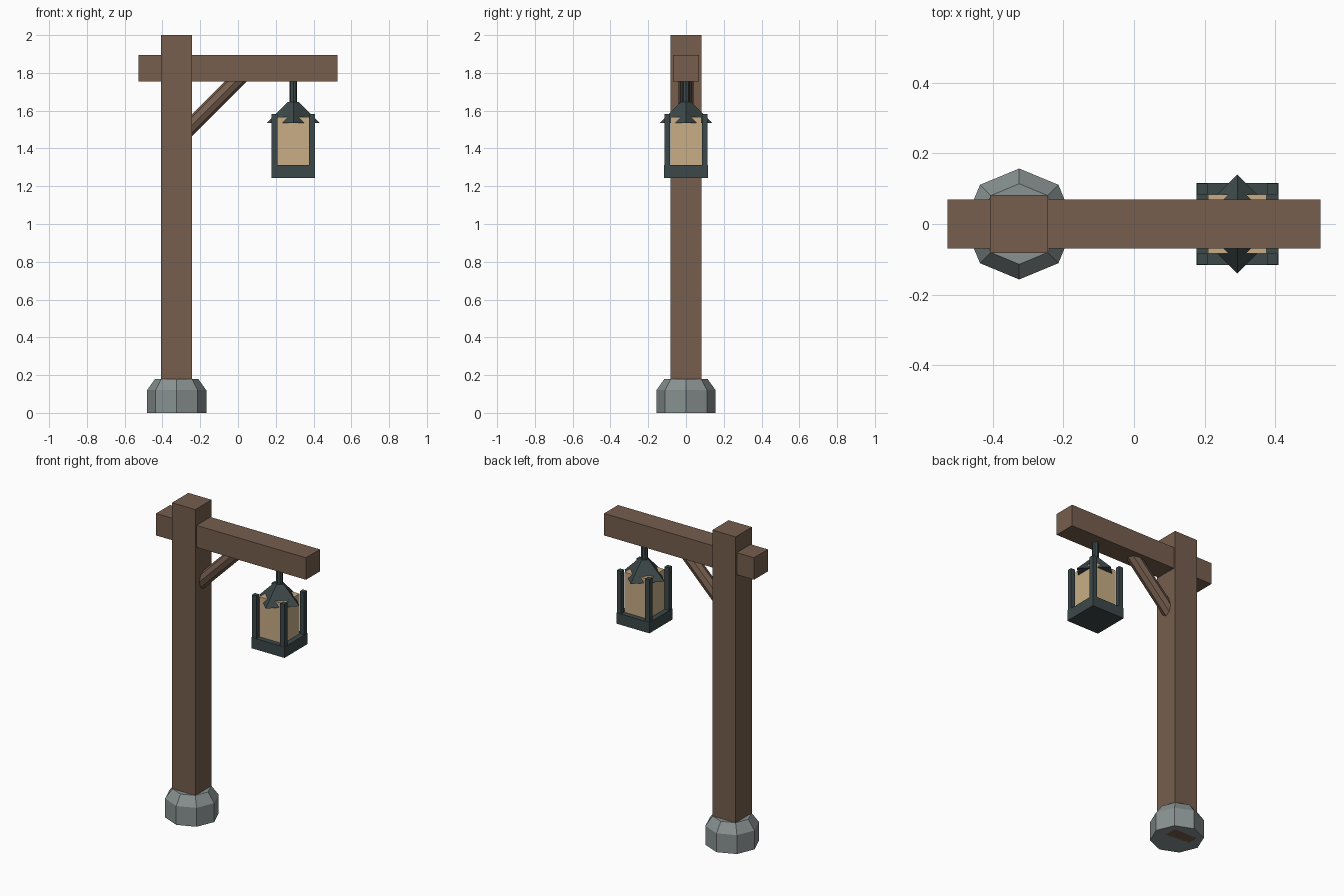
import bpy, bmesh, math
from mathutils import Vector, Matrix

if "Cube" in bpy.data.objects:
    bpy.data.objects.remove(bpy.data.objects["Cube"])


def material(name, rgb):
    m = bpy.data.materials.new(name)
    m.diffuse_color = (*rgb, 1)
    m.use_nodes = True
    m.node_tree.nodes["Principled BSDF"].inputs["Base Color"].default_value = m.diffuse_color
    return m


WOOD = material("brown wood", (0.180, 0.112, 0.077))
STONE = material("grey stone", (0.250, 0.285, 0.285))
IRON = material("dark iron", (0.046, 0.066, 0.067))
GLASS = material("warm glass", (0.58, 0.42, 0.24))


def finish(name, bm, mat):
    bmesh.ops.recalc_face_normals(bm, faces=bm.faces)
    me = bpy.data.meshes.new(name)
    bm.to_mesh(me)
    bm.free()
    me.materials.append(mat)
    ob = bpy.data.objects.new(name, me)
    bpy.context.collection.objects.link(ob)
    return ob


def box(name, x, y, z, mat):
    """Box from (min, max) pairs."""
    bm = bmesh.new()
    size = Vector((x[1] - x[0], y[1] - y[0], z[1] - z[0]))
    mid = Vector((sum(x) / 2, sum(y) / 2, sum(z) / 2))
    bmesh.ops.create_cube(bm, size=1, matrix=Matrix.Translation(mid) @ Matrix.Diagonal((*size, 1)))
    return finish(name, bm, mat)


def prism(name, sides, rings, origin, mat, rot=Matrix()):
    """Stack of (radius, height) rings, corners on the axes, capped at both ends."""
    bm = bmesh.new()
    loops = []
    for r, h in rings:
        loops.append([bm.verts.new((r * math.cos(math.tau * i / sides),
                                    r * math.sin(math.tau * i / sides), h)) for i in range(sides)])
    for a, b in zip(loops, loops[1:]):
        for i in range(sides):
            j = (i + 1) % sides
            bm.faces.new((a[i], a[j], b[j], b[i]))
    bm.faces.new(loops[0])
    bm.faces.new(loops[-1])
    bm.transform(Matrix.Translation(origin) @ rot)
    return finish(name, bm, mat)


PX = -0.325   # post centre
LX = 0.2925   # lantern centre

# Stone footing, post and crossbeam
prism("stone_footing", 8, [(0.157, 0), (0.157, 0.12), (0.114, 0.18)], (PX, 0, 0), STONE)
box("post", (PX - 0.082, PX + 0.082), (-0.082, 0.082), (0, 2), WOOD)
box("crossbeam", (-0.528, 0.528), (-0.07, 0.07), (1.755, 1.895), WOOD)

# Diagonal brace, ends buried in post and beam
start, end = Vector((-0.29, 0, 1.477)), Vector((0.025, 0, 1.792))
prism("brace", 8, [(0.041, 0), (0.041, (end - start).length)], start, WOOD,
      Matrix.Rotation(math.radians(45), 4, 'Y'))

# Lantern: hanger, roof, tray, glass
prism("lantern_hanger", 8, [(0.02, 0), (0.02, 0.17)], (LX, 0, 1.61), IRON)
prism("lantern_roof", 4, [(0.14, 1.535), (0.03, 1.645)], (LX, 0, 0), IRON)
box("lantern_tray", (LX - 0.116, LX + 0.116), (-0.116, 0.116), (1.243, 1.312), IRON)
box("lantern_glass", (LX - 0.083, LX + 0.083), (-0.083, 0.083), (1.30, 1.567), GLASS)

# Corner bars of the lantern
for sx in (-1, 1):
    for sy in (-1, 1):
        cx, cy = LX + sx * 0.099, sy * 0.099
        box("lantern_bar", (cx - 0.015, cx + 0.015), (cy - 0.015, cy + 0.015), (1.30, 1.583), IRON)
